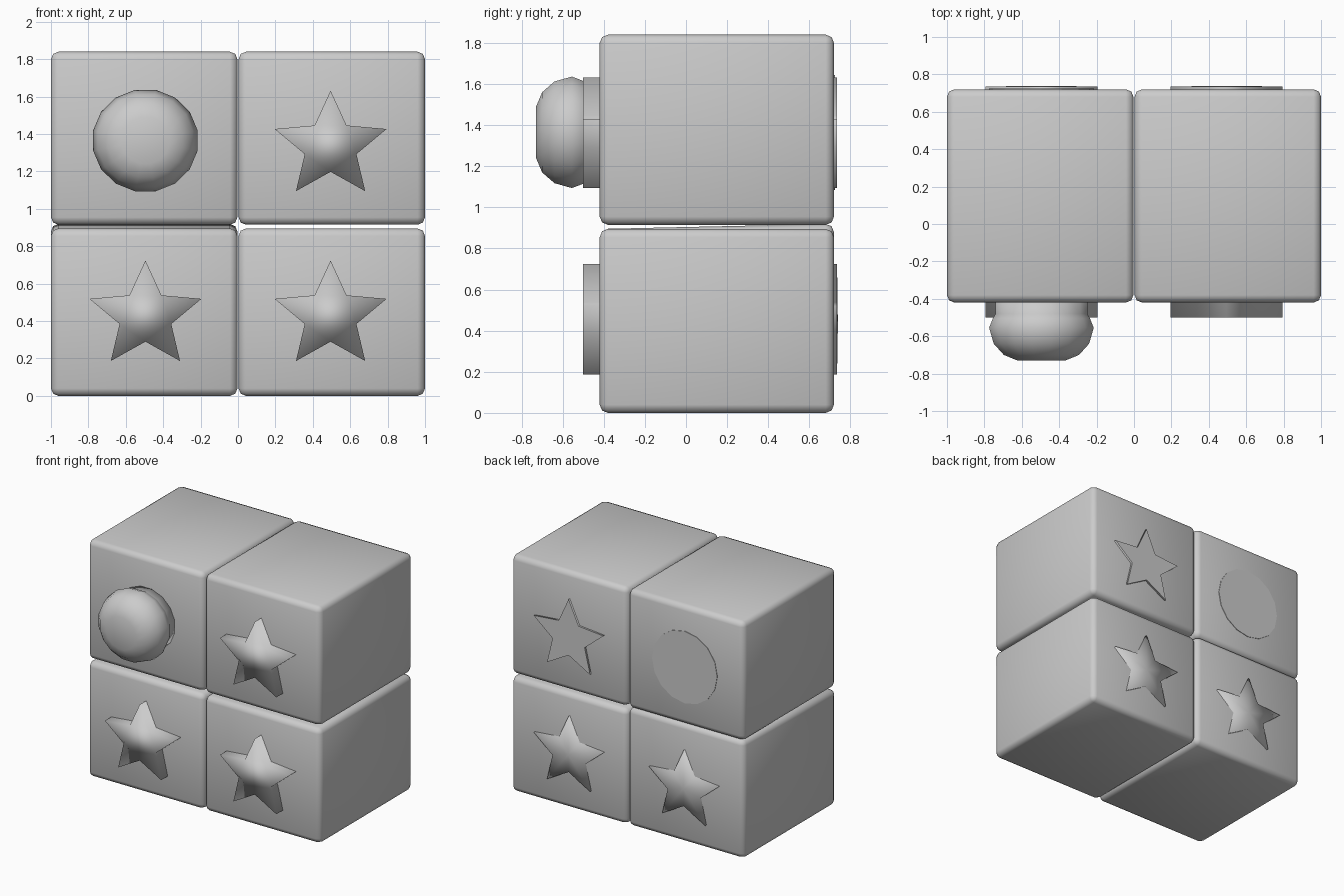
import bpy, bmesh, math

if "Cube" in bpy.data.objects:
    bpy.data.objects.remove(bpy.data.objects["Cube"])

FRONT, BACK = -0.42, 0.72
CX = 0.495


def finish(bm, name, smooth=True):
    bmesh.ops.recalc_face_normals(bm, faces=bm.faces[:])
    mesh = bpy.data.meshes.new(name)
    bm.to_mesh(mesh)
    bm.free()
    for p in mesh.polygons:
        p.use_smooth = smooth
    ob = bpy.data.objects.new(name, mesh)
    bpy.context.collection.objects.link(ob)
    return ob


def block(name, x0, x1, z0, z1, back_lift=0.0):
    """Cube with softened edges; back_lift raises the rear top edge."""
    bm = bmesh.new()
    bmesh.ops.create_cube(bm, size=1)
    for v in bm.verts:
        top_back = v.co.z > 0 and v.co.y > 0
        v.co.x = x1 if v.co.x > 0 else x0
        v.co.z = z1 if v.co.z > 0 else z0
        v.co.y = BACK if v.co.y > 0 else FRONT
        if top_back:
            v.co.z += back_lift
    bmesh.ops.bevel(bm, geom=bm.edges[:], offset=0.04, segments=2,
                    profile=0.5, affect='EDGES')
    return finish(bm, name)


def star(name, cx, cz, puffy_back):
    """Five-pointed star bar running through the block."""
    bm = bmesh.new()
    rings = []
    for y in (-0.5, 0.735):
        ring = []
        for i in range(10):
            r = 0.297 if i % 2 == 0 else 0.137
            a = math.pi / 2 + i * math.pi / 5
            ring.append(bm.verts.new((cx + 1.06 * r * math.cos(a), y,
                                      cz + r * math.sin(a))))
        rings.append(ring)
    f, b = rings
    bm.faces.new(f)
    for i in range(10):
        j = (i + 1) % 10
        bm.faces.new((f[i], f[j], b[j], b[i]))
    # rear cap: ridged fan or plain flat star
    if puffy_back:
        c = bm.verts.new((cx, 0.739, cz))
        for i in range(10):
            bm.faces.new((b[i], b[(i + 1) % 10], c))
    else:
        cap = bm.faces.new(b)
        for e in cap.edges:
            e.smooth = False
    return finish(bm, name)


def knob(name, cx, cz, sides=16):
    """Round push knob with a neck, spun from a profile of (radius, y)."""
    profile = [(0.13, -0.73), (0.205, -0.70), (0.26, -0.64), (0.285, -0.555),
               (0.265, -0.505), (0.25, -0.48), (0.25, -0.40)]
    bm = bmesh.new()
    rings = []
    for r, y in profile:
        rings.append([bm.verts.new((cx + r * math.cos(2 * math.pi * (i + .5) / sides), y,
                                    cz + 0.97 * r * math.sin(2 * math.pi * (i + .5) / sides)))
                      for i in range(sides)])
    for a, b in zip(rings, rings[1:]):
        for i in range(sides):
            j = (i + 1) % sides
            bm.faces.new((a[i], a[j], b[j], b[i]))
    bm.faces.new(rings[0])
    bm.faces.new(rings[-1])
    return finish(bm, name)


# four blocks
block("lower_left_block", -1.0, -0.003, 0.0, 0.895, 0.025)
block("lower_right_block", 0.003, 1.0, 0.0, 0.895)
block("upper_left_block", -1.0, -0.003, 0.915, 1.84)
block("upper_right_block", 0.003, 1.0, 0.915, 1.84)

# three stars
star("lower_left_star", -CX, 0.427, True)
star("lower_right_star", CX, 0.427, True)
star("upper_right_star", CX, 1.335, False)

# round knob, and its disc showing on the back
knob("round_knob", -CX, 1.365)
bm = bmesh.new()
bmesh.ops.create_cone(bm, cap_ends=True, segments=16, radius1=0.28, radius2=0.28, depth=0.06)
for v in bm.verts:
    x, y, z = v.co
    v.co = (x - CX, 0.694 + z, y + 1.365)
finish(bm, "knob_back_disc", smooth=False)
